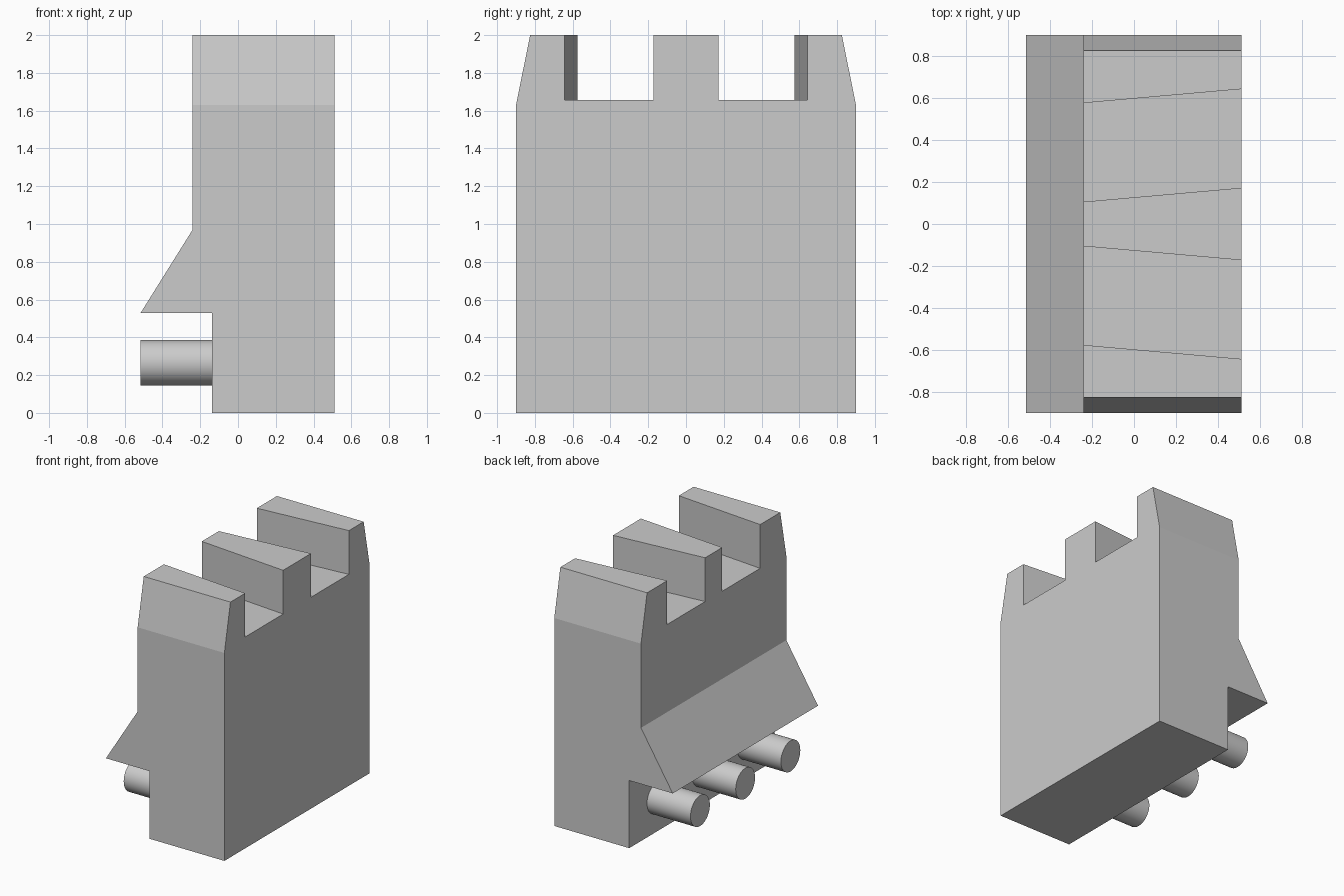
import bpy, bmesh
from math import radians
from mathutils import Vector

cube = bpy.data.objects.get("Cube")
if cube:
    bpy.data.objects.remove(cube, do_unlink=True)

grey = bpy.data.materials.new("plain grey")
grey.use_nodes = True
colour = (0.6, 0.6, 0.6, 1)
grey.diffuse_color = colour
grey.node_tree.nodes["Principled BSDF"].inputs["Base Color"].default_value = colour

HALF = 0.9          # half length along y
FRONT, BACK = -0.24, 0.512


def prism(name, points, offset):
    """Extrude a closed outline of 3D points by an offset."""
    bm = bmesh.new()
    face = bm.faces.new([bm.verts.new(p) for p in points])
    new = bmesh.ops.extrude_face_region(bm, geom=[face], use_keep_orig=True)["geom"]
    bmesh.ops.translate(bm, vec=Vector(offset),
                        verts=[g for g in new if isinstance(g, bmesh.types.BMVert)])
    bmesh.ops.recalc_face_normals(bm, faces=bm.faces)
    mesh = bpy.data.meshes.new(name)
    bm.to_mesh(mesh)
    bm.free()
    obj = bpy.data.objects.new(name, mesh)
    bpy.context.collection.objects.link(obj)
    mesh.materials.append(grey)
    return obj


def cut(target, cutter):
    """Subtract a cutter from the target, then drop the cutter."""
    cutter.hide_render = True
    mod = target.modifiers.new("cut", 'BOOLEAN')
    mod.operation, mod.solver, mod.object = 'DIFFERENCE', 'EXACT', cutter
    bpy.context.view_layer.objects.active = target
    bpy.ops.object.modifier_apply(modifier=mod.name)
    bpy.data.objects.remove(cutter, do_unlink=True)


# Body with overhanging lip, extruded along y
outline = [(-0.138, 0), (BACK, 0), (BACK, 2), (FRONT, 2),
           (FRONT, 0.97), (-0.515, 0.53), (-0.138, 0.53)]
body = prism("housing", [(x, -HALF, z) for x, z in outline], (0, 2 * HALF, 0))

for side in (-1, 1):
    # Slanted top shoulder
    wedge = [(0.9, 1.63), (0.825, 2), (0.805, 2.1), (1.1, 2.1), (1.1, 1.63)]
    cut(body, prism("shoulder_cutter", [(-1, side * y, z) for y, z in wedge], (2, 0, 0)))

    # Angled slot through the top
    def slot_y(x, edge):
        return side * (0.374 + 0.0885 * (x - 0.136) + edge * 0.235)
    x0, x1 = FRONT - 0.1, BACK + 0.1
    slot = [(x0, slot_y(x0, -1), 1.657), (x1, slot_y(x1, -1), 1.657),
            (x1, slot_y(x1, 1), 1.657), (x0, slot_y(x0, 1), 1.657)]
    cut(body, prism("slot_cutter", slot, (0, 0, 1)))

# Round pegs below the lip
for name, y in (("right_peg", -0.56), ("middle_peg", 0), ("left_peg", 0.56)):
    bpy.ops.mesh.primitive_cylinder_add(vertices=48, radius=0.12, depth=0.415,
                                        location=(-0.3075, y, 0.265),
                                        rotation=(0, radians(90), 0))
    peg = bpy.context.object
    peg.name = name
    peg.data.materials.append(grey)
    bpy.ops.object.shade_smooth_by_angle(angle=radians(30))
